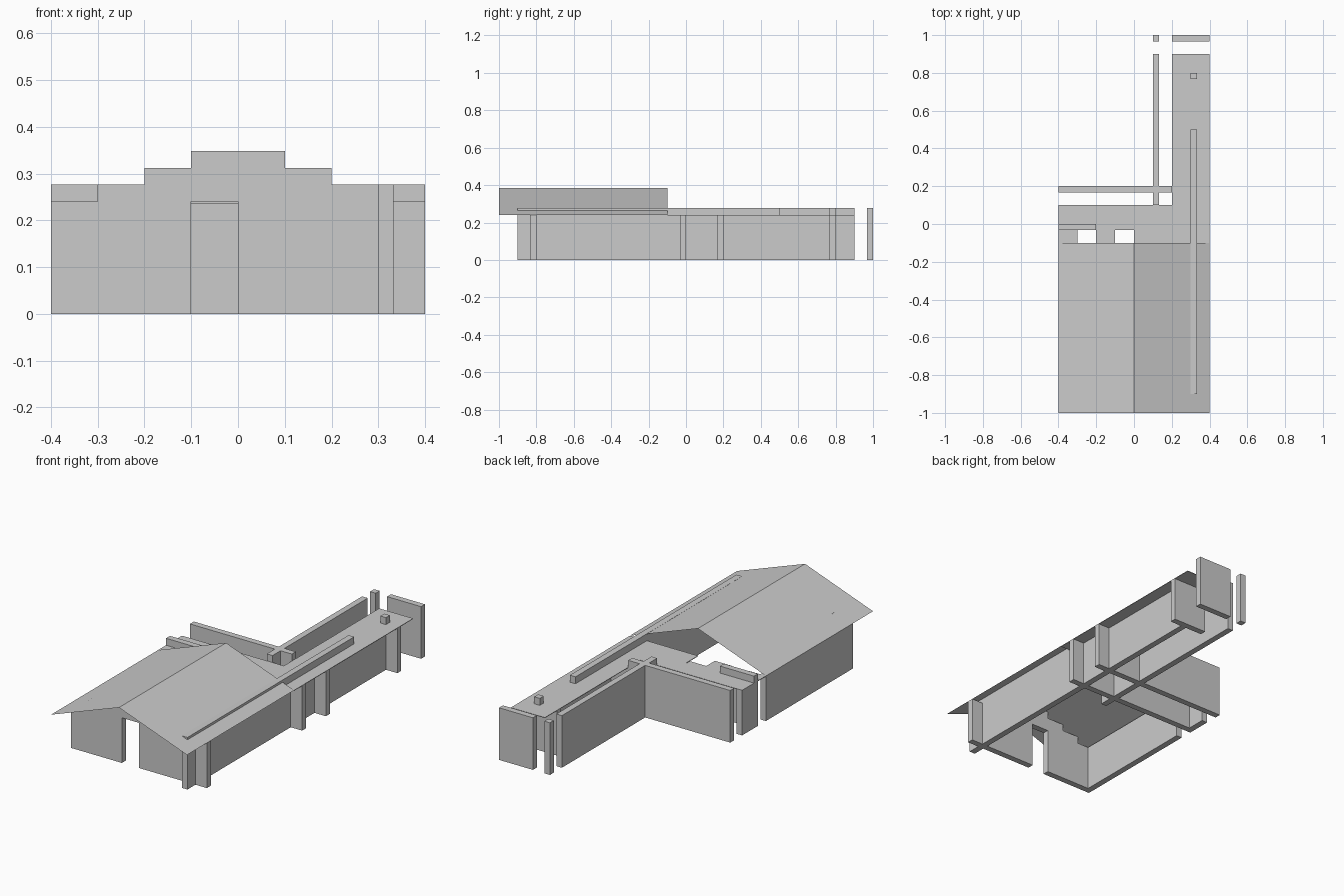
import bpy, bmesh

if "Cube" in bpy.data.objects:
    bpy.data.objects.remove(bpy.data.objects["Cube"])

T = 0.033          # wall thickness
LOW = 0.237        # wall height below the flat roof
TALL = 0.277       # parapet height


def make_object(name, bm):
    bmesh.ops.recalc_face_normals(bm, faces=bm.faces)
    mesh = bpy.data.meshes.new(name)
    bm.to_mesh(mesh)
    bm.free()
    ob = bpy.data.objects.new(name, mesh)
    bpy.context.collection.objects.link(ob)
    return ob


def box(name, x0, x1, y0, y1, h):
    bm = bmesh.new()
    f = bm.faces.new([bm.verts.new((x, y, 0)) for x, y in
                      ((x0, y0), (x1, y0), (x1, y1), (x0, y1))])
    up = bmesh.ops.extrude_face_region(bm, geom=[f])["geom"]
    bmesh.ops.translate(bm, vec=(0, 0, h),
                        verts=[v for v in up if isinstance(v, bmesh.types.BMVert)])
    return make_object(name, bm)


def wall_x(name, x0, x1, y_back, h):
    # wall running along x, back face at y_back
    return box(name, x0, x1, y_back - T, y_back, h)


def wall_y(name, x_left, y0, y1, h):
    # wall running along y, left face at x_left
    return box(name, x_left, x_left + T, y0, y1, h)


# Front wall: stepped gable outline with a doorway
outline = [(-.4, 0), (-.1, 0), (-.1, .24), (0, .24), (0, 0), (.4, 0), (.4, .24),
           (.3, .24), (.3, TALL), (.2, TALL), (.2, .312), (.1, .312), (.1, .348),
           (-.1, .348), (-.1, .312), (-.2, .312), (-.2, TALL), (-.3, TALL),
           (-.3, .24), (-.4, .24)]
bm = bmesh.new()
face = bm.faces.new([bm.verts.new((x, -.833, z)) for x, z in outline])
back = bmesh.ops.extrude_face_region(bm, geom=[face])["geom"]
bmesh.ops.translate(bm, vec=(0, T, 0),
                    verts=[v for v in back if isinstance(v, bmesh.types.BMVert)])
make_object("front_gable_wall", bm)

# Long side walls
wall_y("left_house_wall", -.4, -.833, -.1, .24)
wall_y("left_return_wall", -.4, -T, .1, LOW)
wall_y("right_wall_tall", .3, -.9, .5, TALL)
wall_y("right_wall_low", .3, .5, .767, LOW)
wall_y("right_wall_end_post", .3, .767, .8, TALL)
wall_y("inner_wall_low", .1, -.1, .1, LOW)
wall_y("inner_wall_tall", .1, .1, .9, TALL)

# Cross walls
wall_x("middle_wall_tall", -.4, -.2, 0, TALL)
wall_x("middle_wall_low", -.2, .4, 0, LOW)
wall_x("rear_wall_tall", -.4, .2, .2, TALL)
wall_x("rear_wall_low", .2, .4, .2, LOW)
wall_x("wing_end_wall", .2, .4, .8, LOW)

# Free-standing screen and post at the far end
wall_x("end_screen", .2, .4, 1, TALL)
wall_y("end_post", .1, 1 - T, 1, TALL)

# Flat roof: thin slab with two light wells
bm = bmesh.new()
for i in range(-4, 4):
    for j in range(-1, 9):
        strip = j == 0 or i >= 2
        edge = j == -1 and i not in (-3, -1)
        if strip or edge:
            bm.faces.new([bm.verts.new((a / 10, b / 10, .24)) for a, b in
                          ((i, j), (i + 1, j), (i + 1, j + 1), (i, j + 1))])
bmesh.ops.remove_doubles(bm, verts=bm.verts, dist=1e-4)
flat = make_object("flat_roof", bm)
mod = flat.modifiers.new("thickness", "SOLIDIFY")
mod.thickness = .003

# Pitched roof: two thin sheets meeting at the ridge
bm = bmesh.new()
rows = [[bm.verts.new((x, y, z)) for x, z in ((-.4, .24), (0, .385), (.4, .24))]
        for y in (-1, -.1)]
for k in range(2):
    bm.faces.new([rows[0][k], rows[0][k + 1], rows[1][k + 1], rows[1][k]])
make_object("pitched_roof", bm)
